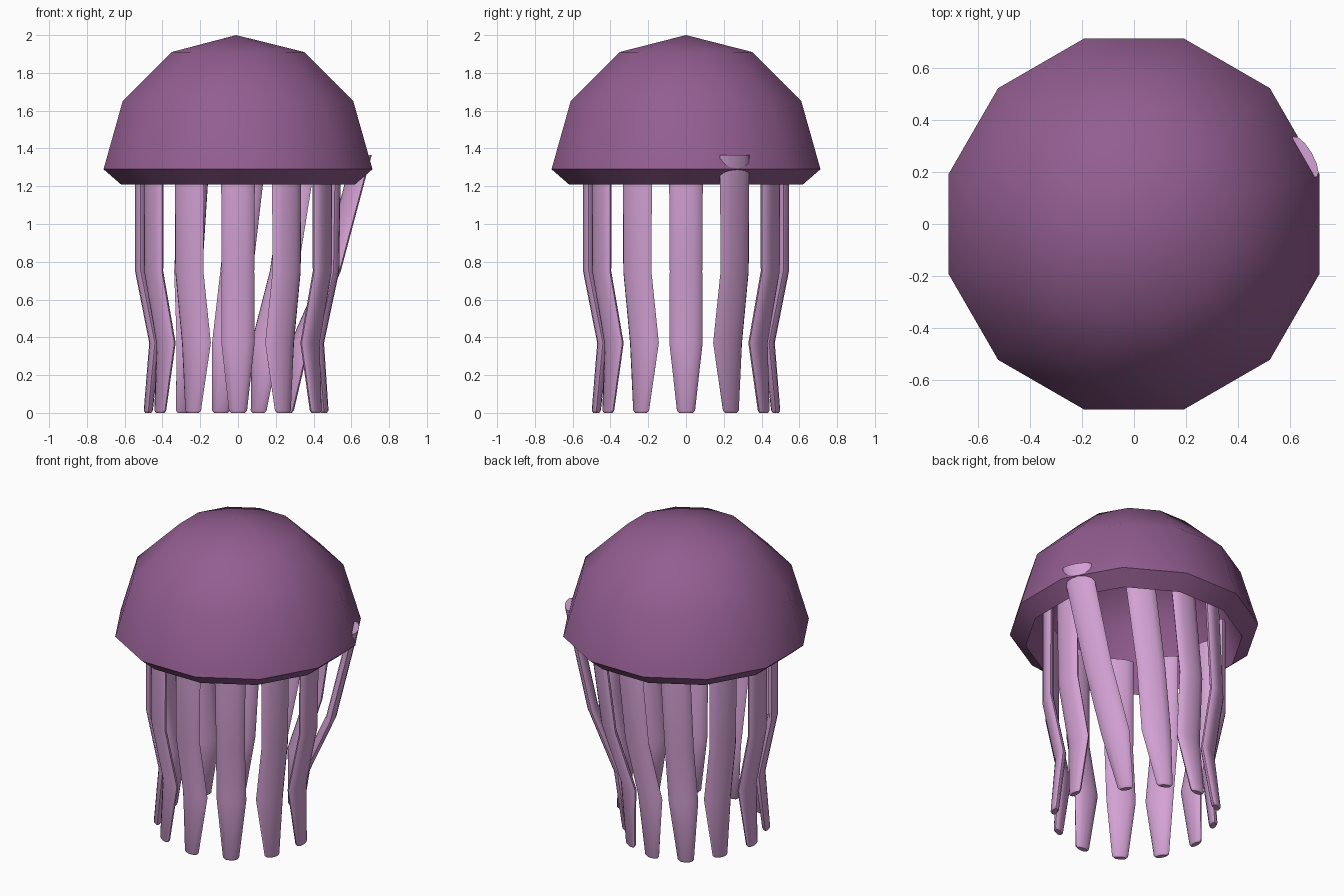
import bpy, bmesh, math
from mathutils import Vector

if "Cube" in bpy.data.objects:
    bpy.data.objects.remove(bpy.data.objects["Cube"])


def material(name, rgb):
    m = bpy.data.materials.new(name)
    m.diffuse_color = (*rgb, 1)
    m.use_nodes = True
    m.node_tree.nodes["Principled BSDF"].inputs["Base Color"].default_value = m.diffuse_color
    return m


def loft(name, rings, mat, cap_ends=False, poles=None):
    """Skin a list of vertex rings; close with flat caps or with pole points."""
    bm = bmesh.new()
    loops = [[bm.verts.new(p) for p in ring] for ring in rings]
    n = len(loops[0])
    for a, b in zip(loops, loops[1:]):
        for i in range(n):
            j = (i + 1) % n
            bm.faces.new((a[i], a[j], b[j], b[i]))
    if cap_ends:
        bm.faces.new(loops[0])
        bm.faces.new(loops[-1])
    if poles:
        for pole, loop in zip(poles, (loops[0], loops[-1])):
            tip = bm.verts.new(pole)
            for i in range(n):
                bm.faces.new((tip, loop[i], loop[(i + 1) % n]))
    bmesh.ops.recalc_face_normals(bm, faces=bm.faces)
    me = bpy.data.meshes.new(name)
    bm.to_mesh(me)
    bm.free()
    me.materials.append(mat)
    ob = bpy.data.objects.new(name, me)
    bpy.context.collection.objects.link(ob)
    bpy.ops.object.select_all(action='DESELECT')
    ob.select_set(True)
    bpy.context.view_layer.objects.active = ob
    bpy.ops.object.shade_smooth_by_angle(angle=math.radians(40))
    return ob


purple = material("bell purple", (0.29, 0.11, 0.28))
pink = material("tentacle pink", (0.66, 0.36, 0.66))

# Hollow twelve-sided bell: outer profile, folded lip, inner profile
profile = [(0.365, 1.91), (0.632, 1.65), (0.737, 1.29), (0.642, 1.21),
           (0.60, 1.34), (0.55, 1.60), (0.32, 1.83)]
bell_rings = [[(r * math.cos(math.radians(15 + 30 * i)),
                r * math.sin(math.radians(15 + 30 * i)), z) for i in range(12)]
              for r, z in profile]
loft("bell", bell_rings, purple, poles=[(-0.01, 0, 2.0), (0, 0, 1.91)])

# Flat, bent tentacles in a circle; a few at the back lean sideways
SECTIONS = [  # distance from axis, height, half width, half thickness
    (0.515, 1.365, 0.090, 0.030), (0.515, 0.75, 0.086, 0.030),
    (0.440, 0.37, 0.088, 0.030), (0.475, 0.012, 0.048, 0.024),
    (0.475, 0.0, 0.036, 0.016)]
LEAN = {0: (0.0, -0.02), 30: (0.21, -0.15), 60: (0.08, -0.13),
        90: (0.06, -0.09), 120: (0.03, -0.05)}  # x shift at top, at bottom
SIDES = 12

for k in range(12):
    deg = 30 * k
    a = math.radians(deg)
    out, side = Vector((math.cos(a), math.sin(a), 0)), Vector((-math.sin(a), math.cos(a), 0))
    top, bottom = LEAN.get(deg, (0, 0))
    rings = []
    for r, z, w, t in SECTIONS:
        c = out * r + Vector((bottom + (top - bottom) * z / 1.365, 0, z))
        rings.append([c + side * w * math.cos(math.tau * i / SIDES)
                      + out * t * math.sin(math.tau * i / SIDES) for i in range(SIDES)])
    loft(f"tentacle_{k + 1}", rings, pink, cap_ends=True)
